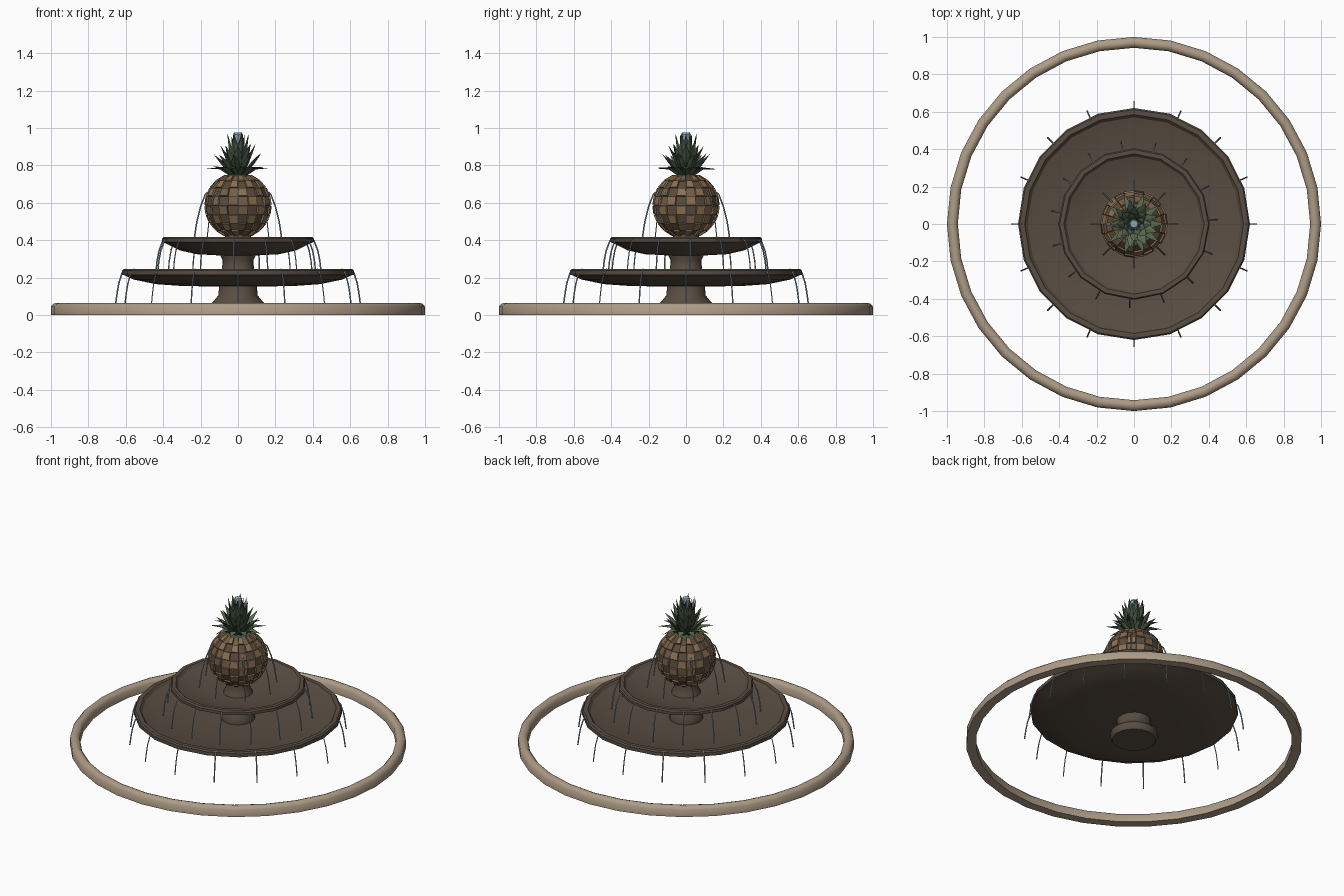
import bpy, bmesh, random
from math import sin, cos, pi, tau, radians
from mathutils import Vector, Matrix

random.seed(4)
cube = bpy.data.objects.get("Cube")
if cube:
    bpy.data.objects.remove(cube, do_unlink=True)


def material(name, rgb):
    m = bpy.data.materials.new(name)
    m.use_nodes = True
    m.diffuse_color = (*rgb, 1)
    bsdf = m.node_tree.nodes["Principled BSDF"]
    bsdf.inputs["Base Color"].default_value = (*rgb, 1)
    bsdf.inputs["Roughness"].default_value = 0.8
    return m


pale_stone = material("pale stone", (0.42, 0.33, 0.24))
brown_stone = material("brown stone", (0.10, 0.075, 0.055))
skins = [material("light skin", (0.26, 0.16, 0.085)),
         material("mid skin", (0.17, 0.11, 0.06)),
         material("dark skin", (0.10, 0.07, 0.045))]
dark_leaf = material("dark leaf", (0.055, 0.085, 0.05))
light_leaf = material("light leaf", (0.10, 0.145, 0.085))
water = material("water", (0.30, 0.42, 0.50))


def add_object(name, bm, mats, smooth=None):
    bmesh.ops.recalc_face_normals(bm, faces=bm.faces)
    mesh = bpy.data.meshes.new(name)
    bm.to_mesh(mesh)
    bm.free()
    for m in mats:
        mesh.materials.append(m)
    ob = bpy.data.objects.new(name, mesh)
    bpy.context.collection.objects.link(ob)
    if smooth:
        bpy.ops.object.select_all(action="DESELECT")
        ob.select_set(True)
        bpy.context.view_layer.objects.active = ob
        bpy.ops.object.shade_smooth_by_angle(angle=radians(smooth))
    return ob


def lathe(bm, profile, sides, closed=False):
    """Turn (radius, height) points about z; ends are capped unless closed."""
    rings = [[bm.verts.new((r * cos(tau * i / sides), r * sin(tau * i / sides), z))
              for i in range(sides)] for r, z in profile]
    pairs = list(zip(rings, rings[1:]))
    if closed:
        pairs.append((rings[-1], rings[0]))
    else:
        bm.faces.new(rings[0])
        bm.faces.new(rings[-1])
    rows = []
    for a, b in pairs:
        rows.append([bm.faces.new((a[i], a[(i + 1) % sides], b[(i + 1) % sides], b[i]))
                     for i in range(sides)])
    return rows


def turned(name, profile, sides, mat, closed=False, smooth=None):
    bm = bmesh.new()
    lathe(bm, profile, sides, closed)
    return add_object(name, bm, [mat], smooth)


# Pool kerb
turned("pool_kerb", [(0.942, 0), (1, 0), (1, 0.045), (0.986, 0.06), (0.97, 0.065),
                     (0.955, 0.06), (0.942, 0.045)], 32, pale_stone, True, 50)

# Stone columns and basins
turned("foot", [(0.13, 0.02), (0.14, 0.035), (0.14, 0.065), (0.125, 0.08),
                (0.105, 0.105), (0.1, 0.17)], 20, brown_stone, smooth=40)
turned("lower_basin", [(0.1, 0.152), (0.3, 0.155), (0.44, 0.165), (0.56, 0.19), (0.605, 0.212),
                       (0.62, 0.215), (0.62, 0.238), (0.612, 0.246), (0.585, 0.246),
                       (0.57, 0.23), (0.48, 0.208), (0.3, 0.19), (0.08, 0.185)],
       20, brown_stone, smooth=20)
turned("middle_column", [(0.1, 0.18), (0.1, 0.225), (0.085, 0.245), (0.083, 0.295),
                         (0.1, 0.33)], 20, brown_stone, smooth=40)
turned("upper_basin", [(0.09, 0.318), (0.22, 0.325), (0.31, 0.345), (0.38, 0.38), (0.405, 0.39),
                       (0.405, 0.408), (0.398, 0.417), (0.375, 0.417), (0.362, 0.402),
                       (0.29, 0.378), (0.18, 0.36), (0.07, 0.355)],
       16, brown_stone, smooth=20)
turned("fruit_stand", [(0.09, 0.35), (0.08, 0.375), (0.07, 0.4), (0.07, 0.44)],
       16, brown_stone, smooth=40)

# Fruit body: staggered raised scales
bm = bmesh.new()
rows, centre, radius = 8, 0.585, 0.172
profile = []
for k in range(rows + 1):
    a = radians(-66 + 132 * k / rows)
    profile.append((radius * cos(a), centre + radius * sin(a) * 0.99))
scales = lathe(bm, profile, 20)
raised = []
for k, row in enumerate(scales):
    for i, face in enumerate(row):
        high = (i + k) % 2 == 0
        face.material_index = random.choice((0, 0, 1) if high else (1, 2, 2))
        if high:
            raised.append(face)
bmesh.ops.recalc_face_normals(bm, faces=bm.faces)
bmesh.ops.inset_individual(bm, faces=raised, thickness=0.002, depth=0.009)
add_object("fruit_body", bm, skins)
turned("fruit_top", [(0.075, 0.735), (0.05, 0.748), (0.035, 0.76)], 12, dark_leaf)


# Leaf crown: tiers of folded, pointed leaves
def leaf(bm, angle, base, middle, tip, width):
    spin = Matrix.Rotation(angle, 3, "Z")
    sections = []
    for (r, z), w in ((base, width * 0.7), (middle, width)):
        sections.append([bm.verts.new(spin @ Vector(p)) for p in
                         ((r, -w, z + 0.004), (r + 0.008, 0, z - 0.006),
                          (r, w, z + 0.004), (r - 0.006, 0, z + 0.006))])
    end = bm.verts.new(spin @ Vector((tip[0], 0, tip[1])))
    a, b = sections
    bm.faces.new(a)
    for i in range(4):
        j = (i + 1) % 4
        faces = (bm.faces.new((a[i], a[j], b[j], b[i])), bm.faces.new((b[i], b[j], end)))
        for f in faces:
            f.material_index = 1 if i > 1 else 0


tiers = [  # count, base, middle, tip, width
    (10, (0.03, 0.745), (0.09, 0.785), (0.168, 0.79), 0.021),
    (9, (0.03, 0.75), (0.085, 0.815), (0.13, 0.865), 0.023),
    (8, (0.025, 0.76), (0.062, 0.85), (0.095, 0.915), 0.023),
    (8, (0.025, 0.77), (0.045, 0.89), (0.062, 0.972), 0.021),
    (6, (0.015, 0.78), (0.028, 0.9), (0.035, 0.968), 0.018)]
bm = bmesh.new()
for t, (count, base, middle, tip, width) in enumerate(tiers):
    for i in range(count):
        lift = random.uniform(-0.012, 0.004)
        leaf(bm, tau * (i + 0.5 * (t % 2)) / count, base, middle,
             (tip[0], tip[1] + lift), width)
add_object("leaf_crown", bm, [dark_leaf, light_leaf])

# Water spout in the crown
turned("water_spout", [(0.008, 0.78), (0.014, 0.9), (0.026, 0.965), (0.02, 0.975)], 8, water)


# Falling water strands
def strands(name, count, offset, path, thickness):
    curve = bpy.data.curves.new(name, "CURVE")
    curve.dimensions = "3D"
    curve.bevel_depth = thickness
    curve.bevel_resolution = 0
    curve.use_fill_caps = True
    for i in range(count):
        a = tau * i / count + offset
        spline = curve.splines.new("POLY")
        spline.points.add(len(path) - 1)
        for point, (r, z) in zip(spline.points, path):
            point.co = (r * cos(a), r * sin(a), z, 1)
    curve.materials.append(water)
    ob = bpy.data.objects.new(name, curve)
    bpy.context.collection.objects.link(ob)
    bpy.ops.object.select_all(action="DESELECT")
    ob.select_set(True)
    bpy.context.view_layer.objects.active = ob
    bpy.ops.object.convert(target="MESH")


strands("lower_water", 16, 0, [(0.6, 0.246), (0.62, 0.225), (0.637, 0.17),
                               (0.646, 0.12), (0.654, 0.06)], 0.004)
strands("upper_water", 15, radians(3), [(0.385, 0.415), (0.408, 0.395), (0.427, 0.345),
                                        (0.438, 0.29), (0.446, 0.215)], 0.004)
strands("fruit_water", 8, 0, [(0.15, 0.665), (0.175, 0.645), (0.2, 0.58),
                              (0.22, 0.5), (0.235, 0.4)], 0.004)
